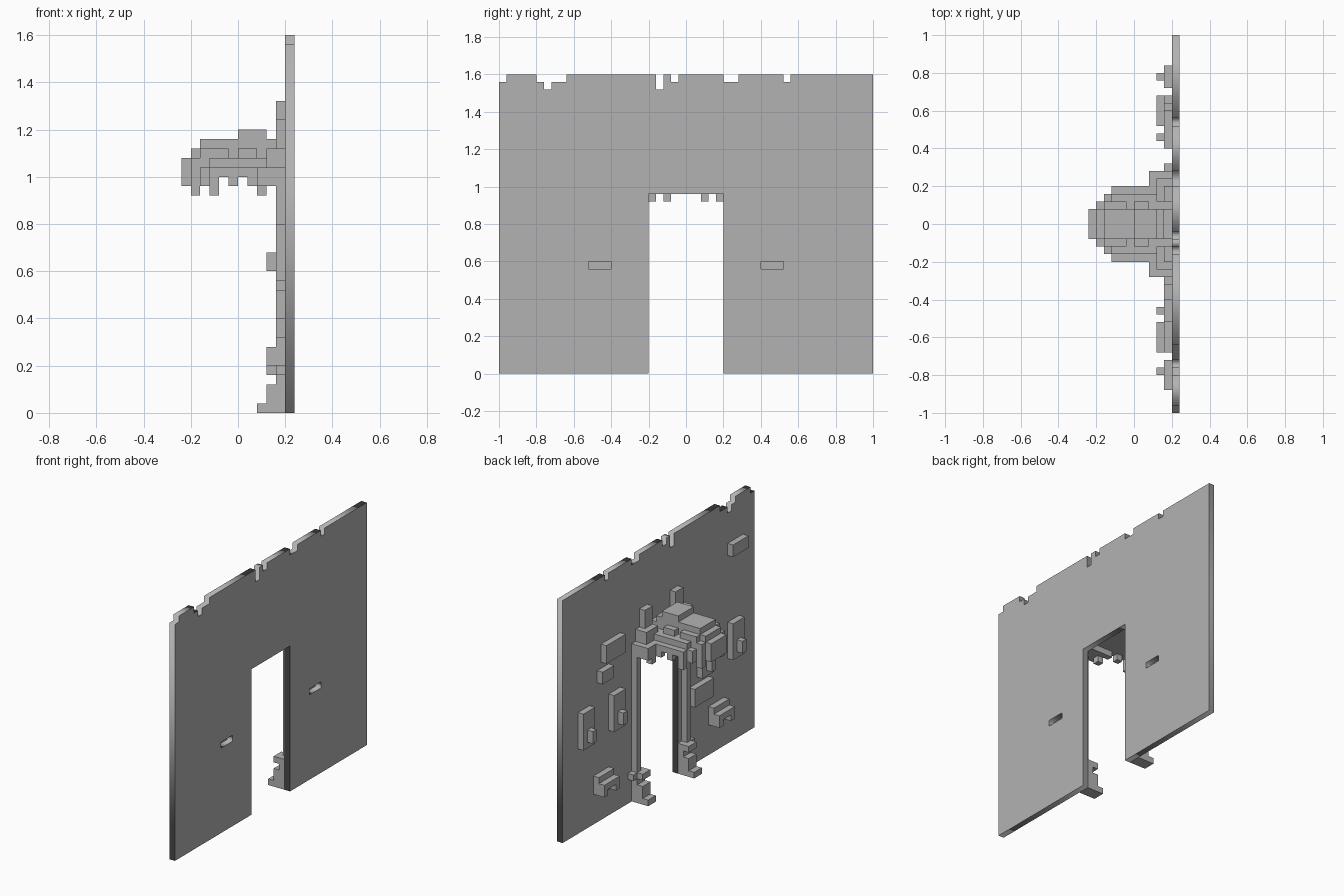
import bpy
import bmesh
import math

cube = bpy.data.objects.get("Cube")
if cube:
    bpy.data.objects.remove(cube, do_unlink=True)

U = 0.04  # block size of the grid everything sits on

stone = bpy.data.materials.new("grey stone")
stone.use_nodes = True
colour = (0.45, 0.45, 0.45, 1)
stone.diffuse_color = colour
stone.node_tree.nodes["Principled BSDF"].inputs["Base Color"].default_value = colour


def blocks(name, boxes, flip=False):
    """One object from boxes (x0, x1, y0, y1, z0, z1) in grid units."""
    bm = bmesh.new()
    for x0, x1, y0, y1, z0, z1 in boxes:
        if flip:
            y0, y1 = -y1, -y0
        geo = bmesh.ops.create_cube(bm, size=U)
        bmesh.ops.scale(bm, vec=(x1 - x0, y1 - y0, z1 - z0), verts=geo["verts"])
        centre = [(a + b) * U / 2 for a, b in ((x0, x1), (y0, y1), (z0, z1))]
        bmesh.ops.translate(bm, vec=centre, verts=geo["verts"])
    mesh = bpy.data.meshes.new(name)
    bm.to_mesh(mesh)
    bm.free()
    mesh.materials.append(stone)
    obj = bpy.data.objects.new(name, mesh)
    bpy.context.collection.objects.link(obj)
    return obj


def pair(name, boxes):
    blocks("left_" + name, boxes)
    blocks("right_" + name, boxes, flip=True)


# Wall: doorway outline with a crumbled top edge and two slots
top = 40
notches = [(13, 14, 39), (5, 7, 39), (-2, -1, 39), (-4, -3, 38),
           (-18, -16, 39), (-19, -18, 38), (-20, -19, 39), (-25, -24, 39)]
outline = [(-25, 0), (-5, 0), (-5, 24), (5, 24), (5, 0), (25, 0), (25, top)]
for a, b, z in notches:
    for p in ((b, top), (b, z), (a, z), (a, top)):
        if outline[-1] == p:
            outline.pop()
        else:
            outline.append(p)
outline.pop()
slots = [[(s * 10, 14), (s * 13, 14), (s * 13, 15), (s * 10, 15)] for s in (1, -1)]
curve = bpy.data.curves.new("wall", "CURVE")
curve.dimensions = "2D"
curve.fill_mode = "BOTH"
curve.extrude = U / 2
for points in [outline] + slots:
    spline = curve.splines.new("POLY")
    spline.points.add(len(points) - 1)
    for point, (y, z) in zip(spline.points, points):
        point.co = (y * U, z * U, 0, 1)
    spline.use_cyclic_u = True
curve.materials.append(stone)
wall = bpy.data.objects.new("wall", curve)
bpy.context.collection.objects.link(wall)
wall.rotation_euler = (math.pi / 2, 0, math.pi / 2)
wall.location.x = 5.5 * U
bpy.context.view_layer.objects.active = wall
wall.select_set(True)
bpy.ops.object.convert(target="MESH")

# Door posts with stepped feet, collars and capitals
pair("door_foot", [(2, 5, 5, 7, 0, 1), (3, 5, 5, 7, 1, 3), (4, 5, 5, 7, 3, 4)])
pair("door_collar", [(3, 5, 5, 7, 4, 5), (4, 5, 7, 8, 4, 5)])
pair("door_post", [(4, 5, 6, 7, 5, 24)])
pair("door_capital", [(2, 5, 5, 7, 24, 26), (2, 3, 5, 6, 23, 24)])

# Panels with knobs, benches
for y in (10, 18):
    pair("panel_%d" % y, [(4, 5, y, y + 3, 14, 20), (3, 4, y + 1, y + 2, 15, 17)])
pair("bench", [(4, 5, 13, 17, 5, 8), (3, 4, 13, 17, 6, 7),
               (3, 4, 13, 14, 5, 6), (3, 4, 16, 17, 5, 6)])

# Loose stones standing out of the wall
blocks("upper_stone", [(4, 5, 10, 15, 26, 29)])
blocks("small_stone", [(4, 5, 13, 16, 23, 25)])
blocks("low_stone", [(4, 5, -13, -8, 10, 13)])
blocks("high_stone", [(4, 5, -22, -18, 31, 33)])

# Beast head over the door: tapering slabs (front x, back x, half width, z0, z1)
slabs = [(-3, 5, 5, 25, 26), (-4, -3, 4, 25, 26), (-5, -4, 3, 25, 26), (-6, -5, 2, 24, 27),
         (-3, 5, 4, 26, 27), (-5, -3, 3, 26, 27), (-5, 5, 2, 27, 28),
         (-4, 4, 2, 28, 29), (0, 3, 2, 29, 30)]
blocks("beast_head", [(a, b, -w, w, z0, z1) for a, b, w, z0, z1 in slabs])
pair("head_cheek", [(-4, -1, 2, 3, 27, 28), (0, 2, 2, 3, 27, 28)])
pair("head_ear", [(3, 5, 3, 6, 26, 28)])
pair("head_horn", [(4, 5, 3, 5, 26, 31)])

# Teeth along the jaw rim
pair("teeth", [(-5, -4, 2, 3, 23, 25), (-4, -3, 3, 4, 24, 25), (-3, -2, 4, 5, 23, 25),
               (-1, 0, 4, 5, 24, 25), (1, 2, 4, 5, 24, 25), (2, 5, 4, 5, 24, 25)])
